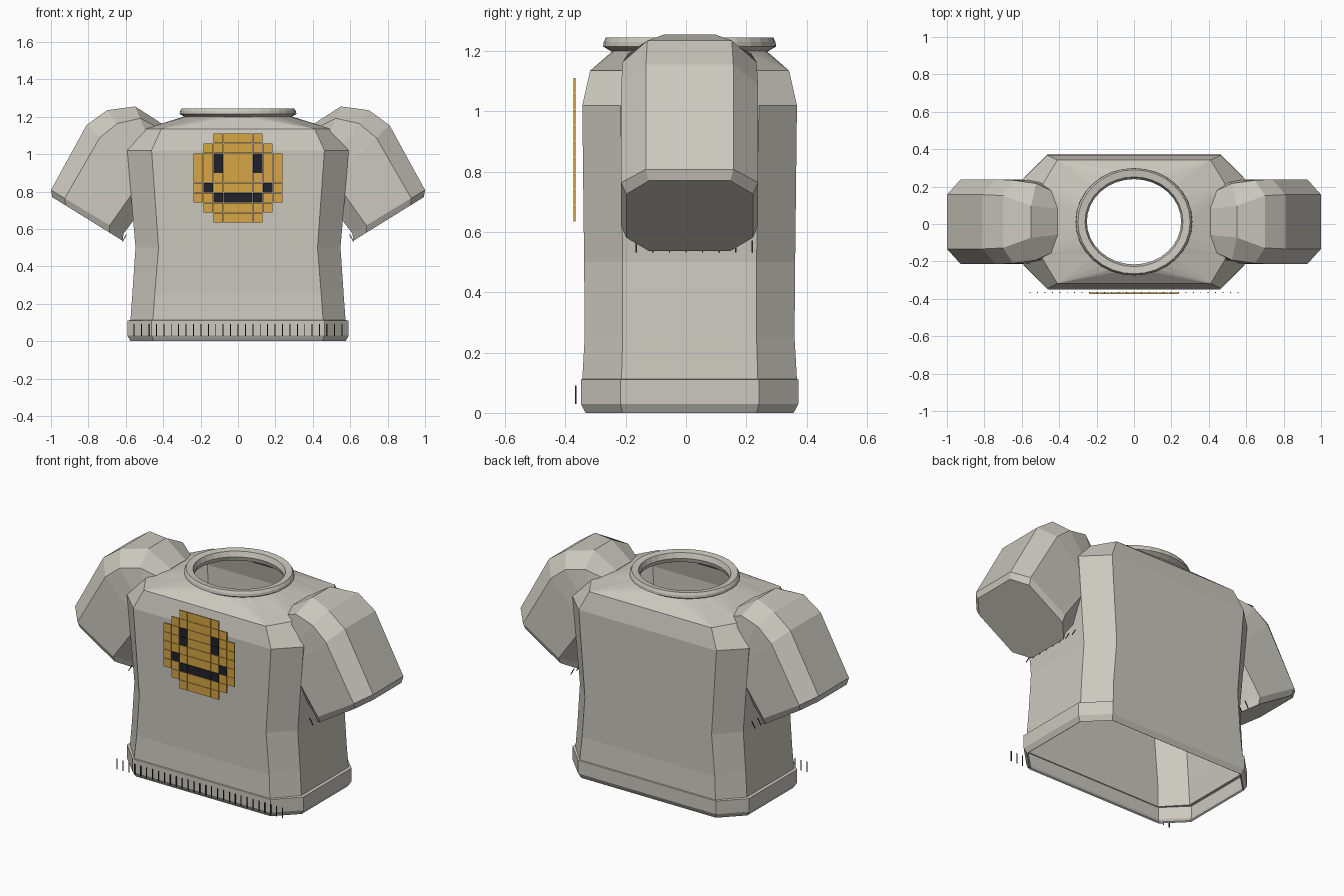
import bpy, bmesh, math
from mathutils import Vector, Matrix

if "Cube" in bpy.data.objects:
    bpy.data.objects.remove(bpy.data.objects["Cube"])

YC = 0.012  # depth centre of the garment


def material(name, rgb):
    m = bpy.data.materials.new(name)
    m.diffuse_color = (*rgb, 1)
    m.use_nodes = True
    m.node_tree.nodes["Principled BSDF"].inputs["Base Color"].default_value = m.diffuse_color
    return m


FABRIC = material("warm_grey_fabric", (0.60, 0.58, 0.52))
GOLD = material("gold", (0.68, 0.38, 0.06))
DARK = material("near_black", (0.015, 0.016, 0.024))
THREAD = material("dark_thread", (0.035, 0.035, 0.03))


def finish(bm, name, mat):
    bmesh.ops.recalc_face_normals(bm, faces=bm.faces)
    me = bpy.data.meshes.new(name)
    bm.to_mesh(me)
    bm.free()
    me.materials.append(mat)
    ob = bpy.data.objects.new(name, me)
    bpy.context.collection.objects.link(ob)
    return ob


def octagon(w, fw, d, fd):
    """Chamfered rectangle, counter-clockwise; w, d half sizes, fw, fd half flats."""
    return [(w, fd), (fw, d), (-fw, d), (-w, fd),
            (-w, -fd), (-fw, -d), (fw, -d), (w, -fd)]


def bridge(bm, a, b):
    n = len(a)
    for i in range(n):
        bm.faces.new((a[i], a[(i + 1) % n], b[(i + 1) % n], b[i]))


def add_box(bm, centre, size, rot=Matrix()):
    bmesh.ops.create_cube(bm, size=1, matrix=Matrix.Translation(centre) @ rot
                          @ Matrix.Diagonal((*size, 1)))


# Torso: stacked octagonal rings (height, half width, flat, half depth, flat)
bm = bmesh.new()
levels = [(0.0, 0.575, 0.452, 0.345, 0.222),
          (0.03, 0.592, 0.462, 0.361, 0.23),
          (0.11, 0.592, 0.462, 0.361, 0.23),
          (0.113, 0.575, 0.455, 0.356, 0.226),
          (0.25, 0.565, 0.445, 0.348, 0.222),
          (0.50, 0.548, 0.425, 0.350, 0.222),
          (1.02, 0.592, 0.462, 0.356, 0.23),
          (1.135, 0.50, 0.41, 0.33, 0.18)]
rings = [[bm.verts.new((x, y + YC, z)) for x, y in octagon(w, fw, d, fd)]
         for z, w, fw, d, fd in levels]
for a, b in zip(rings, rings[1:]):
    bridge(bm, a, b)

# Shoulder yoke: fan each octagon corner onto the neck ellipse
N = 24
neck = []
for k in range(N):
    t = math.tau * k / N
    neck.append(bm.verts.new((0.275 * math.cos(t), 0.25 * math.sin(t) + YC, 1.205)))
top = rings[-1]
for i in range(8):
    for k in range(3):
        j = 3 * i + k
        bm.faces.new((top[i], neck[(j + 1) % N], neck[j]))
    bm.faces.new((top[i], top[(i + 1) % 8], neck[(3 * i + 3) % N]))
torso = finish(bm, "torso", FABRIC)
solid = torso.modifiers.new("cloth_thickness", 'SOLIDIFY')
solid.thickness = 0.01
solid.offset = -1

# Collar: small elliptical ring profile (half width, half depth, height)
bm = bmesh.new()
profile = [(0.262, 0.235, 1.185), (0.312, 0.287, 1.215), (0.310, 0.285, 1.23),
           (0.300, 0.278, 1.245), (0.262, 0.24, 1.24), (0.252, 0.228, 1.21)]
S = 32
loops = [[bm.verts.new((a * math.cos(math.tau * k / S),
                        b * math.sin(math.tau * k / S) + YC, z)) for k in range(S)]
         for a, b, z in profile]
for i in range(len(loops)):
    bridge(bm, loops[i], loops[(i + 1) % len(loops)])
finish(bm, "collar", FABRIC)

# Sleeves: octagonal rings between an upper and a lower point
# (upper x, z, lower x, z, half depth, flat)
sleeve_rings = [(0.41, 1.165, 0.40, 1.00, 0.15, 0.07),
                (0.55, 1.255, 0.41, 0.92, 0.205, 0.085),
                (0.70, 1.235, 0.42, 0.86, 0.222, 0.14),
                (0.81, 1.155, 0.44, 0.80, 0.227, 0.145),
                (1.00, 0.808, 0.612, 0.575, 0.227, 0.145),
                (0.993, 0.770, 0.617, 0.537, 0.21, 0.135)]
for side, label in ((1, "right"), (-1, "left")):
    bm = bmesh.new()
    rings = []
    for ux, uz, lx, lz, d, fd in sleeve_rings:
        up, low = Vector((ux, 0, uz)), Vector((lx, 0, lz))
        mid, half = (up + low) / 2, (up - low) / 2
        ring = []
        for s, y in octagon(1, 0.62, d, fd):
            p = mid + half * s
            ring.append(bm.verts.new((p.x * side, y + YC, p.z)))
        rings.append(ring)
    for a, b in zip(rings, rings[1:]):
        bridge(bm, a, b)
    bm.faces.new(rings[0])
    bm.faces.new(rings[-1])
    finish(bm, label + "_sleeve", FABRIC)

    # Cuff stitches along the underside of the sleeve
    bm = bmesh.new()
    rot = Matrix.Rotation(-side * math.radians(30), 4, 'Y')
    for k in range(8):
        add_box(bm, (side * 0.607, -0.165 + 0.055 * k, 0.552),
                (0.004, 0.004, 0.045), rot)
    finish(bm, label + "_cuff_stitches", THREAD)

# Hem stitches across the front
bm = bmesh.new()
for k in range(29):
    add_box(bm, (-0.555 + 1.11 * k / 28, -0.366, 0.06), (0.005, 0.004, 0.062))
finish(bm, "hem_stitches", THREAD)

# Chest badge: square tiles forming a round smiling face
TILE = 0.053
gold_bm, dark_bm = bmesh.new(), bmesh.new()
for row in range(-4, 5):
    for col in range(-4, 5):
        if abs(row) + abs(col) > 6:
            continue
        eye = abs(col) == 2 and row in (1, 2)
        mouth = (abs(col) == 3 and row == -1) or (abs(col) <= 2 and row == -2)
        add_box(dark_bm if eye or mouth else gold_bm,
                (col * TILE, -0.370, 0.873 + row * TILE),
                (TILE - 0.002, 0.007, TILE - 0.002))
finish(gold_bm, "badge_gold_tiles", GOLD)
finish(dark_bm, "badge_eyes_and_mouth", DARK)
